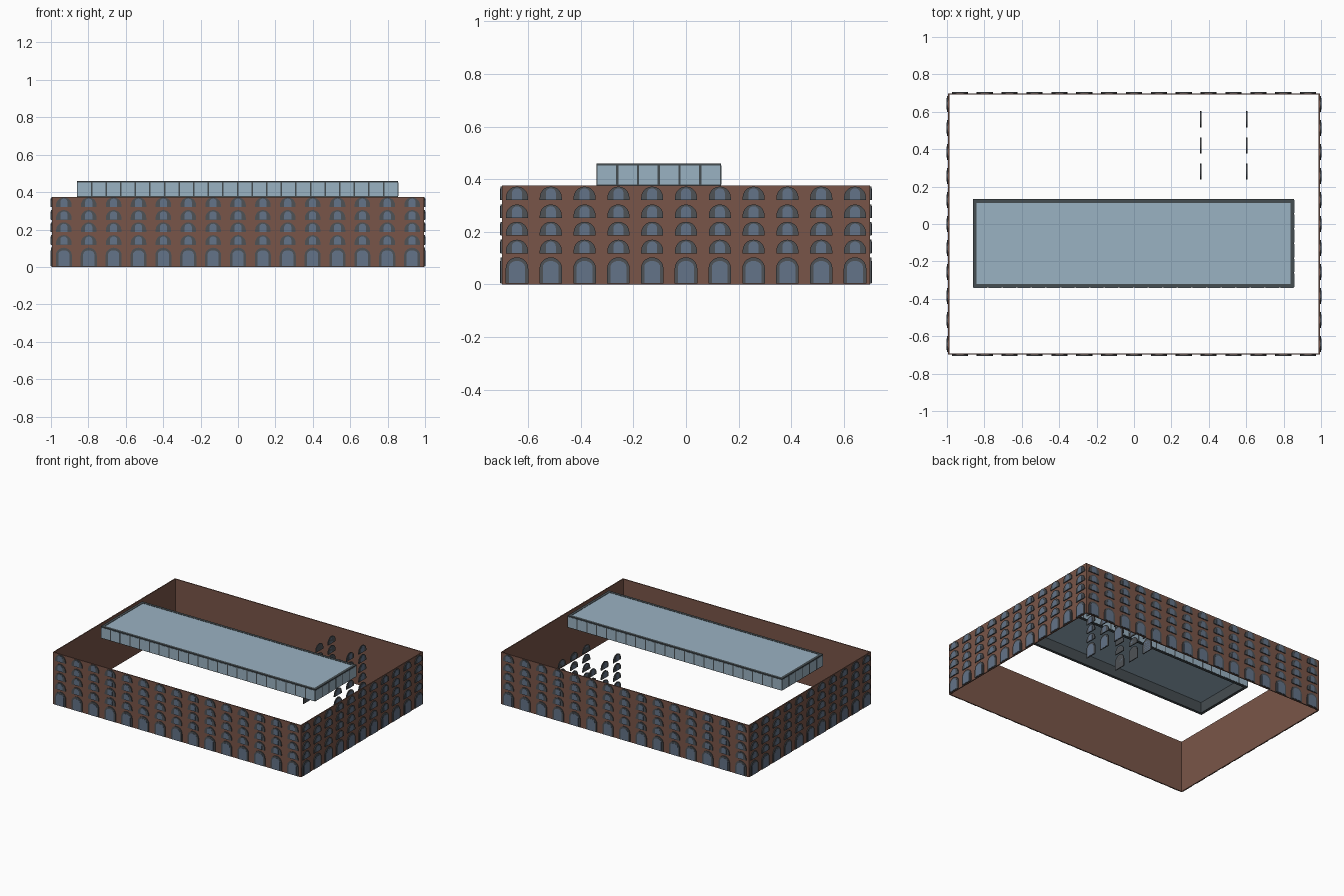
import bpy, bmesh, math
from mathutils import Vector

cube = bpy.data.objects.get("Cube")
if cube:
    bpy.data.objects.remove(cube, do_unlink=True)


def material(name, rgb):
    lin = [((c / 255 + 0.055) / 1.055) ** 2.4 for c in rgb] + [1]
    m = bpy.data.materials.new(name)
    m.use_nodes = True
    m.diffuse_color = lin
    m.node_tree.nodes["Principled BSDF"].inputs["Base Color"].default_value = lin
    return m


BRICK = material("brown brick", (121, 85, 72))
STONE = material("grey stone", (78, 82, 86))
PANE = material("blue grey window glass", (99, 115, 136))
METAL = material("dark metal", (69, 77, 81))
SKY = material("pale skylight glass", (154, 178, 194))


def finish(bm, name, mat):
    bmesh.ops.recalc_face_normals(bm, faces=bm.faces)
    me = bpy.data.meshes.new(name)
    bm.to_mesh(me)
    bm.free()
    me.materials.append(mat)
    ob = bpy.data.objects.new(name, me)
    bpy.context.collection.objects.link(ob)
    return ob


def box(bm, x0, x1, y0, y1, z0, z1):
    verts = bmesh.ops.create_cube(bm, size=1)["verts"]
    for v in verts:
        v.co = Vector(((x0 + x1) / 2 + v.co.x * (x1 - x0),
                       (y0 + y1) / 2 + v.co.y * (y1 - y0),
                       (z0 + z1) / 2 + v.co.z * (z1 - z0)))


def ring(bm, x0, x1, y0, y1, z0, z1, t):
    """Four thin walls around an open rectangle."""
    box(bm, x0, x1, y0, y0 + t, z0, z1)
    box(bm, x0, x1, y1 - t, y1, z0, z1)
    box(bm, x0, x0 + t, y0 + t, y1 - t, z0, z1)
    box(bm, x1 - t, x1, y0 + t, y1 - t, z0, z1)


def arch(bm, base, normal, width, height, rise, depth, segs=10):
    """Round-headed plate standing on base, extruded along normal."""
    side = Vector((0, 0, 1)).cross(normal)
    r = width / 2
    pts = [(-r, 0), (r, 0)]
    for i in range(segs + 1):
        a = math.pi * i / segs
        pts.append((r * math.cos(a), height - rise + rise * math.sin(a)))
    vs = [bm.verts.new(base + side * u + Vector((0, 0, v))) for u, v in pts]
    face = bm.faces.new(vs)
    ext = bmesh.ops.extrude_face_region(bm, geom=[face])["geom"]
    for v in ext:
        if isinstance(v, bmesh.types.BMVert):
            v.co += normal * depth


# Outer walls, open above and below
HX, HY, TOP = 0.994, 0.699, 0.375
bm = bmesh.new()
ring(bm, -HX, HX, -HY, HY, 0, TOP, 0.007)
finish(bm, "brick_walls", BRICK)

# Arched windows: one tall ground row and four small rows per column
frames, panes = bmesh.new(), bmesh.new()
ROWS = [0.118, 0.186, 0.252, 0.32]


def window_column(x, y, normal):
    p = Vector((x, y, 0))
    arch(frames, p + Vector((0, 0, 0.003)), normal, 0.086, 0.1, 0.043, 0.006)
    arch(panes, p + Vector((0, 0, 0.006)), normal, 0.06, 0.083, 0.022, 0.0075)
    for z in ROWS:
        q = p + Vector((0, 0, z))
        arch(frames, q, normal, 0.084, 0.052, 0.042, 0.006)
        arch(panes, q + Vector((0, 0, 0.001)), normal, 0.038, 0.044, 0.017, 0.0075)


for s in (-1, 1):
    for i in range(15):
        window_column((i - 7) * 0.133, s * HY, Vector((0, s, 0)))
    for i in range(11):
        window_column(s * HX, (i - 5) * 0.1285, Vector((s, 0, 0)))

# Free-standing window columns in the courtyard
for x, s in ((0.36, -1), (0.6, 1)):
    for y in (0.28, 0.42, 0.56):
        window_column(x, y, Vector((s, 0, 0)))
finish(frames, "window_frames", STONE)
finish(panes, "window_panes", PANE)

# Skylight: metal shell open below, with glass bays and a glass roof
X0, X1, Y0, Y1, Z1 = -0.861, 0.856, -0.34, 0.133, 0.46
bm = bmesh.new()
ring(bm, X0, X1, Y0, Y1, TOP, Z1, 0.02)
finish(bm, "skylight_frame", METAL)

bm = bmesh.new()
GAP, OUT, LOW, HIGH = 0.004, 0.001, TOP + 0.004, Z1 - 0.008
for i in range(22):
    w = (X1 - X0) / 22
    a, b = X0 + i * w + GAP, X0 + (i + 1) * w - GAP
    box(bm, a, b, Y0 - OUT, Y0 + OUT, LOW, HIGH)
    box(bm, a, b, Y1 - OUT, Y1 + OUT, LOW, HIGH)
for i in range(6):
    w = (Y1 - Y0) / 6
    a, b = Y0 + i * w + GAP, Y0 + (i + 1) * w - GAP
    box(bm, X0 - OUT, X0 + OUT, a, b, LOW, HIGH)
    box(bm, X1 - OUT, X1 + OUT, a, b, LOW, HIGH)
finish(bm, "skylight_side_glass", SKY)

bm = bmesh.new()
box(bm, X0 + 0.02, X1 - 0.02, Y0 + 0.02, Y1 - 0.02, Z1 - 0.008, Z1 - 0.002)
finish(bm, "skylight_roof_glass", SKY)
